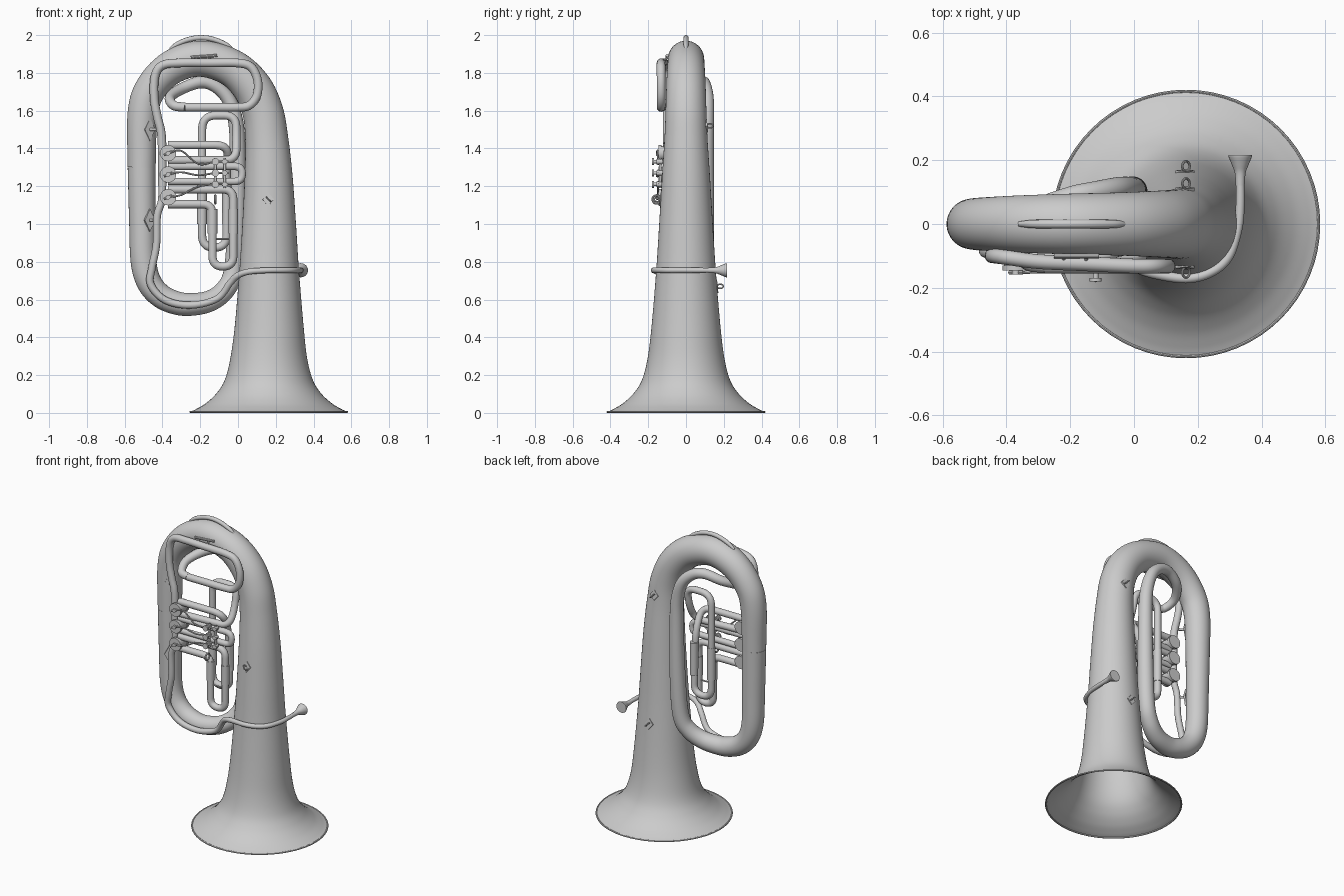
import bpy, bmesh, math
from mathutils import Vector

if "Cube" in bpy.data.objects:
    bpy.data.objects.remove(bpy.data.objects["Cube"])


def finish(name, bm):
    bmesh.ops.recalc_face_normals(bm, faces=bm.faces)
    me = bpy.data.meshes.new(name)
    bm.to_mesh(me)
    bm.free()
    ob = bpy.data.objects.new(name, me)
    bpy.context.collection.objects.link(ob)
    bpy.ops.object.select_all(action='DESELECT')
    ob.select_set(True)
    bpy.context.view_layer.objects.active = ob
    bpy.ops.object.shade_smooth_by_angle(angle=math.radians(40))
    return ob


def spline(pts, n=7):
    """Catmull-Rom through 4D points (x, y, z, radius)."""
    p = [Vector(q) for q in pts]
    p = [2 * p[0] - p[1]] + p + [2 * p[-1] - p[-2]]
    out = []
    for i in range(1, len(p) - 2):
        a, b, c, d = p[i - 1:i + 3]
        for k in range(n):
            t = k / n
            out.append(0.5 * (2 * b + (c - a) * t + (2 * a - 5 * b + 4 * c - d) * t * t
                              + (3 * b - a - 3 * c + d) * t ** 3))
    return out + [p[-2]]


def fillet(pts, rad, r, n=7):
    """Straight runs with rounded corners, constant tube radius r."""
    p = [Vector(q) for q in pts]
    out = [p[0]]
    for a, b, c in zip(p, p[1:], p[2:]):
        u, v = a - b, c - b
        k = min(rad, u.length * .5, v.length * .5)
        s, e = b + u.normalized() * k, b + v.normalized() * k
        for i in range(n + 1):
            t = i / n
            out.append(s * (1 - t) ** 2 + b * 2 * t * (1 - t) * 1.0 + e * t * t)
    out.append(p[-1])
    clean = [out[0]]
    for q in out[1:]:
        if (q - clean[-1]).length > 1e-4:
            clean.append(q)
    return [Vector((*q, r)) for q in clean]


def sweep(name, path, sides=16, caps=True):
    bm = bmesh.new()
    pos = [q.to_3d() for q in path]
    rings, nrm = [], None
    for i, q in enumerate(pos):
        t = (pos[min(i + 1, len(pos) - 1)] - pos[max(i - 1, 0)]).normalized()
        if nrm is None:
            nrm = t.orthogonal()
        nrm = (nrm - t * nrm.dot(t)).normalized()
        bi = t.cross(nrm)
        rings.append([bm.verts.new(q + path[i][3] * (nrm * math.cos(a) + bi * math.sin(a)))
                      for a in (2 * math.pi * k / sides for k in range(sides))])
    for r0, r1 in zip(rings, rings[1:]):
        for k in range(sides):
            j = (k + 1) % sides
            bm.faces.new((r0[k], r0[j], r1[j], r1[k]))
    if caps:
        bm.faces.new(rings[0])
        bm.faces.new(rings[-1])
    return finish(name, bm)


def rod(name, a, b, r, sides=16):
    return sweep(name, [Vector((*a, r)), Vector((*b, r))], sides)


def ring(name, c, axis, R, r, seg=24, sides=8):
    bm = bmesh.new()
    q = Vector(axis).to_track_quat('Z', 'Y')
    vs = []
    for i in range(seg):
        a = 2 * math.pi * i / seg
        vs.append([bm.verts.new(Vector(c) + q @ Vector((
            (R + r * math.cos(b)) * math.cos(a), (R + r * math.cos(b)) * math.sin(a), r * math.sin(b))))
            for b in (2 * math.pi * k / sides for k in range(sides))])
    for i in range(seg):
        for k in range(sides):
            j, m = (i + 1) % seg, (k + 1) % sides
            bm.faces.new((vs[i][k], vs[j][k], vs[j][m], vs[i][m]))
    return finish(name, bm)


def plate(name, c, n, w, h, t):
    """Diamond plate facing direction n, long axis up."""
    bm = bmesh.new()
    n = Vector(n).normalized()
    side = Vector((0, 0, 1)).cross(n).normalized()
    up = n.cross(side)
    lo, hi = [[bm.verts.new(Vector(c) + n * d + side * w * x + up * h * z)
               for x, z in ((1, 0), (.3, .7), (0, 1), (-.3, .7), (-1, 0), (-.3, -.7), (0, -1), (.3, -.7))]
              for d in (-t, t)]
    bm.faces.new(lo)
    bm.faces.new(hi)
    for k in range(8):
        bm.faces.new((lo[k], lo[k - 1], hi[k - 1], hi[k]))
    return finish(name, bm)


# Bell flare, throat and the large top bow
bell = [(.163, .005, .418), (.163, .02, .385), (.163, .05, .335), (.163, .1, .28), (.163, .17, .235),
        (.163, .28, .205), (.165, .45, .183), (.165, .75, .158), (.165, 1, .142), (.162, 1.25, .127),
        (.152, 1.45, .114), (.13, 1.6, .108), (.07, 1.73, .104), (-.04, 1.83, .099), (-.2, 1.875, .095),
        (-.35, 1.83, .09), (-.46, 1.72, .084), (-.505, 1.58, .08), (-.51, 1.3, .074)]
sweep("bell_and_top_bow", spline([(x, 0, z, r) for x, z, r in bell]), 64, False)
ring("bell_rim", (.163, 0, .005), (0, 0, 1), .416, .005, 64)

# Left branch, bottom bow and rear return tube, arching forward into the top slide
sweep("bottom_bow_and_return", spline([
    (-.51, 0, 1.3, .074), (-.506, 0, 1, .07), (-.5, 0, .8, .068), (-.47, 0, .69, .066), (-.41, 0, .62, .064),
    (-.33, 0, .583, .062), (-.25, .005, .574, .06), (-.15, .03, .592, .056), (-.07, .065, .65, .053),
    (-.025, .09, .75, .051), (-.008, .1, 1, .049), (-.003, .105, 1.38, .043), (-.012, .108, 1.54, .04),
    (-.05, .11, 1.66, .037), (-.12, .1, 1.73, .034), (-.2, .085, 1.75, .032), (-.3, .045, 1.715, .03),
    (-.36, -.04, 1.67, .027), (-.34, -.115, 1.628, .025), (-.28, -.13, 1.618, .024)]), 32)

# Front slide loop and pipe down to the valves
Y = -.132
sweep("front_slide", spline([(*p, .023) for p in (
    (-.28, Y, 1.618), (-.15, Y, 1.618), (0, Y, 1.618), (.06, Y, 1.628), (.1, Y, 1.68), (.104, Y, 1.76),
    (.07, Y, 1.83), (0, Y, 1.852), (-.15, -.125, 1.853), (-.3, -.118, 1.853), (-.4, -.105, 1.84),
    (-.44, -.1, 1.78), (-.443, -.1, 1.66), (-.425, -.1, 1.56), (-.405, -.1, 1.47), (-.4, -.1, 1.3),
    (-.4, -.1, 1.2))]), 20)

# Mouthpipe around the bell and up into the lowest valve
sweep("mouthpipe", spline([
    (.333, .17, .755, .012), (.333, .06, .755, .014), (.325, -.02, .755, .014), (.295, -.105, .755, .015),
    (.24, -.152, .755, .015), (.163, -.171, .755, .015), (.06, -.155, .748, .016), (0, -.132, .728, .017),
    (-.04, -.108, .69, .018), (-.11, -.082, .605, .018), (-.25, -.08, .57, .019), (-.385, -.08, .597, .019),
    (-.462, -.082, .68, .02), (-.455, -.09, .77, .02), (-.432, -.095, .89, .02), (-.428, -.1, 1.04, .02),
    (-.405, -.1, 1.12, .02), (-.4, -.1, 1.22, .02)]), 20)
sweep("mouthpiece", spline([(.333, .12, .755, .014), (.333, .16, .755, .017), (.333, .185, .755, .026),
                            (.333, .212, .755, .037), (.333, .214, .755, .034), (.333, .195, .755, .022),
                            (.333, .175, .755, .004)], 4), 24, False)

# Rotary valves with caps and spindles
VZ = (1.375, 1.262, 1.142)
for i, z in enumerate(VZ):
    rod(f"valve_{i}", (-.37, -.14, z), (-.37, -.06, z), .038, 32)
    for y0, y1 in ((-.146, -.13), (-.07, -.052)):
        rod(f"valve_cap_{i}", (-.37, y0, z), (-.37, y1, z), .043, 32)
    rod(f"valve_spindle_{i}", (-.37, -.158, z), (-.37, -.14, z), .012)
    rod(f"valve_stop_{i}", (-.392, -.152, z - .01), (-.348, -.152, z + .01), .006, 8)

# Valve slides
yv = -.1
sweep("first_valve_slide", fillet([
    (-.37, yv, 1.337), (-.01, yv + .02, 1.337), (-.008, -.02, 1.45), (-.01, 0, 1.575), (-.19, 0, 1.575),
    (-.19, 0, .875), (-.06, 0, .875), (-.06, -.02, 1.3), (-.05, yv, 1.418), (-.37, yv, 1.418)], .075, .022), 16)
sweep("second_valve_slide", fillet([
    (-.37, yv, 1.305), (.022, yv, 1.305), (.022, yv, 1.225), (-.37, yv, 1.225)], .04, .02), 16)
sweep("third_valve_slide", fillet([
    (-.37, yv, 1.183), (-.025, yv, 1.183), (-.025, yv, .775), (-.135, yv, .775),
    (-.135, yv, 1.105), (-.37, yv, 1.105)], .055, .022), 16)
for x in (-.025, -.135):
    rod("slide_sleeve", (x, yv, .95), (x, yv, 1.08), .026)
rod("slide_brace", (-.135, yv, .92), (-.025, yv, .92), .005, 8)
for x in (-.19, -.06):
    rod("rear_slide_sleeve", (x, 0, 1.0), (x, 0, 1.22), .026)

# Key levers, hinge and thumb ring
for x in (-.12, -.07):
    rod("lever_hinge", (x, -.137, 1.19), (x, -.137, 1.35), .007, 10)
for i, (z, kz) in enumerate(zip(VZ, (1.33, 1.27, 1.21))):
    sweep(f"lever_{i}", spline([(-.37, -.153, z, .005), (-.3, -.15, z + .012, .005), (-.21, -.148, kz - .012, .005),
                                (-.12, -.148, kz, .005), (-.05, -.148, kz, .005)]), 8)
    rod(f"key_stem_{i}", (-.12, -.172, kz), (-.12, -.12, kz), .009, 12)
    rod(f"key_pad_{i}", (-.12, -.18, kz), (-.12, -.17, kz), .019, 20)
    rod(f"key_collar_{i}", (-.12, -.15, kz), (-.12, -.14, kz), .019, 20)
    rod(f"key_knob_{i}", (-.07, -.155, kz), (-.07, -.125, kz), .014, 16)
ring("thumb_ring", (-.12, -.155, 1.13), (1, 0, 0), .022, .006)

# Braces between the left branch and the pipes
for z in (1.5, 1.02):
    plate("brace_plate", (-.468, -.062, z), (.5, -.85, 0), .032, .06, .006)
    rod("brace_rod", (-.47, -.06, z), (-.415, -.1, z), .008, 10)
for x in (-.22, -.15):
    rod("top_brace_post", (x, -.125, 1.86), (x, -.07, 1.9), .006, 8)
rod("top_brace", (-.25, -.1, 1.882), (-.11, -.1, 1.892), .008, 8)

# Strap rings on diamond plates along the bell
for y, z, s in ((.163, .67, 1), (.109, 1.52, 1), (-.134, 1.13, -1)):
    plate("strap_plate", (.16, y, z), (0, s, .1), .03, .036, .005)
    ring("strap_ring", (.163, y + s * .018, z), (1, 0, 1), .016, .004)

# Protective guard on the top bow
sweep("top_guard", spline([(-.36, 0, 1.925, .008), (-.32, 0, 1.953, .013), (-.26, 0, 1.977, .014),
                           (-.195, 0, 1.986, .014), (-.13, 0, 1.977, .014), (-.065, 0, 1.95, .013),
                           (-.025, 0, 1.92, .008)]), 12)
